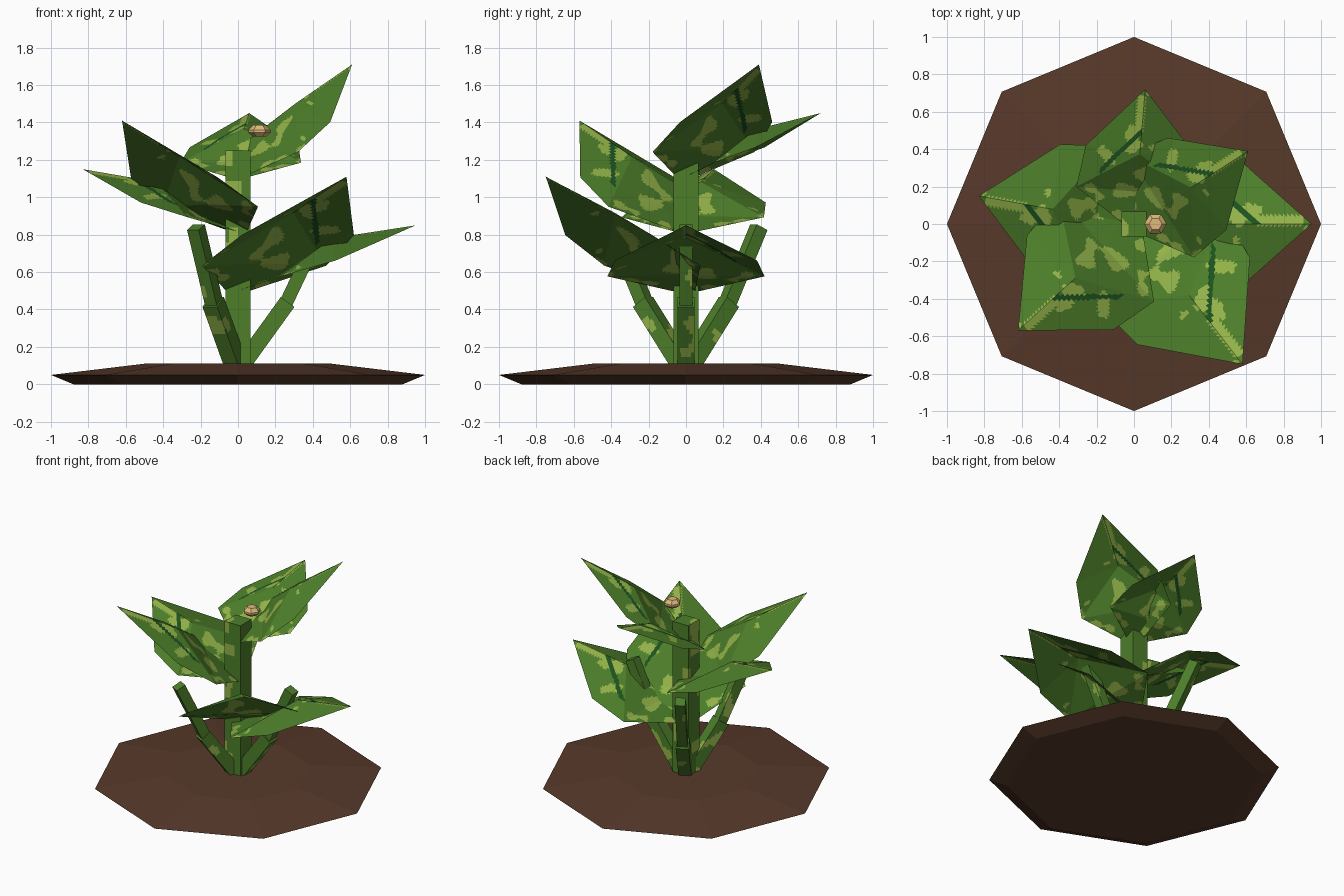
import bpy, bmesh, math
from mathutils import Vector, noise

old = bpy.data.objects.get("Cube")
if old:
    bpy.data.objects.remove(old, do_unlink=True)


def material(name, srgb):
    color = [(c / 255) ** 2.2 for c in srgb] + [1]
    m = bpy.data.materials.new(name)
    m.use_nodes = True
    m.diffuse_color = color
    bsdf = m.node_tree.nodes["Principled BSDF"]
    bsdf.inputs["Base Color"].default_value = color
    bsdf.inputs["Roughness"].default_value = 1
    return m


greens = [material("leaf green", (78, 126, 46)),
          material("light green", (146, 178, 74)),
          material("deep green", (34, 84, 36))]
LEAF, LIGHT, DEEP = range(3)
soil_brown = material("soil brown", (88, 60, 46))
bud_tan = material("bud tan", (222, 184, 122))


def make_object(name, bm, mats):
    mesh = bpy.data.meshes.new(name)
    bm.to_mesh(mesh)
    bm.free()
    for m in mats:
        mesh.materials.append(m)
    obj = bpy.data.objects.new(name, mesh)
    bpy.context.collection.objects.link(obj)


def loft(rings):
    """Closed solid through rings that have equal numbers of points."""
    bm = bmesh.new()
    loops = [[bm.verts.new(p) for p in ring] for ring in rings]
    n = len(loops[0])
    for a, b in zip(loops, loops[1:]):
        for i in range(n):
            j = (i + 1) % n
            bm.faces.new((a[i], a[j], b[j], b[i]))
    bm.faces.new(loops[0][::-1])
    bm.faces.new(loops[-1])
    return bm


def polygon(sides, radius, z, x=0):
    return [(x + radius * math.cos(2 * math.pi * i / sides),
             radius * math.sin(2 * math.pi * i / sides), z) for i in range(sides)]


def refine(bm, cuts):
    bmesh.ops.subdivide_edges(bm, edges=bm.edges[:], cuts=cuts, use_grid_fill=True)


# Soil mound
make_object("soil", loft([polygon(8, 0.88, 0), polygon(8, 1, 0.05),
                          polygon(8, 0.5, 0.11)]), [soil_brown])


# Square stem pieces, each leaning outward along an angle
def stem(name, start, end, half, degrees):
    angle = math.radians(degrees)
    u = Vector((math.cos(angle), math.sin(angle), 0))
    v = Vector((-u.y, u.x, 0))
    up = Vector((0, 0, 1))
    along = (u * (end[0] - start[0]) + up * (end[1] - start[1])).normalized()
    across = v.cross(along)
    corners = [(-1, -1), (1, -1), (1, 1), (-1, 1)]
    bm = loft([[u * r + up * z + (across * a + v * b) * half for a, b in corners]
               for r, z in (start, end)])
    refine(bm, 13)
    for f in bm.faces:
        c = f.calc_center_median()
        if noise.noise(c * 8) > 0.36:
            f.material_index = LIGHT
    make_object(name, bm, greens)


stem("main_stem", (0, 0.1), (0, 1.25), 0.066, 0)
for i in range(3):
    stem(f"lower_side_stem_{i + 1}", (0.02, 0.1), (0.265, 0.44), 0.045, 120 * i)
    stem(f"upper_side_stem_{i + 1}", (0.25, 0.42), (0.45, 0.84), 0.036, 120 * i)


# Leaf markings in leaf coordinates: t runs base to tip, side runs across
def leaf_color(t, side):
    if 0 < side < 0.27 and abs(t - 0.69 + 1.2 * side) < 0.024:
        return DEEP
    if 0.68 < t < 0.95 and abs(side - 0.02) < 0.028:
        return LIGHT
    speckle = noise.noise(Vector((t * 9, side * 9, 0.3)))
    center_bias = 0.25 * math.exp(-(side / 0.15) ** 2 - ((t - 0.4) / 0.2) ** 2)
    return LIGHT if speckle + center_bias > 0.29 else LEAF


# Folded leaves: pointed outline, flat near the base, raised midrib further out
def leaf(name, tip, base_z, width):
    tip = Vector(tip)
    length = math.hypot(tip.x, tip.y)
    rise = tip.z - base_z
    u = Vector((tip.x, tip.y, 0)) / length
    v = Vector((-u.y, u.x, 0))
    normal = (Vector((0, 0, length)) - u * rise).normalized()

    def place(t, side, height):
        return u * t * length + v * side * width + Vector((0, 0, base_z + height))

    half = [(0, 0.08, 0), (0.24, 0.42, 0.22 * rise), (0.55, 0.38, 0.52 * rise - 0.02)]
    bm = bmesh.new()
    left, right = [[bm.verts.new(place(t, sign * s, h)) for t, s, h in half]
                   for sign in (1, -1)]
    inner = bm.verts.new(place(0.24, 0, 0.24 * rise))
    outer = bm.verts.new(place(0.56, 0, 0.56 * rise) + normal * 0.09 * width)
    point = bm.verts.new(tip)
    bm.faces.new((right[0], inner, left[0]))
    for side in (left, right):
        for tri in ((side[0], inner, side[1]), (side[1], inner, outer),
                    (side[1], outer, side[2]), (side[2], outer, point)):
            bm.faces.new(tri if side is left else tri[::-1])
    refine(bm, 19)
    for f in bm.faces:
        c = f.calc_center_median()
        f.material_index = leaf_color(c.dot(u) / length, c.dot(v) / width)
    make_object(name, bm, greens)


leaf("lower_leaf_left", (0.95, 0, 0.85), 0.5, 1)
leaf("lower_leaf_front", (0.58, -0.75, 1.11), 0.5, 1)
leaf("middle_leaf_right", (-0.83, 0.15, 1.15), 0.82, 0.92)
leaf("middle_leaf_front", (-0.62, -0.57, 1.41), 0.82, 0.9)
leaf("upper_leaf_back", (0.06, 0.72, 1.45), 1.11, 0.77)
leaf("upper_leaf_left", (0.61, 0.39, 1.71), 1.11, 0.77)

# Small faceted bud
bud_rings = [(0.035, 1.325), (0.06, 1.345), (0.06, 1.36), (0.035, 1.385)]
make_object("bud", loft([polygon(6, r, z, 0.115) for r, z in bud_rings]), [bud_tan])
